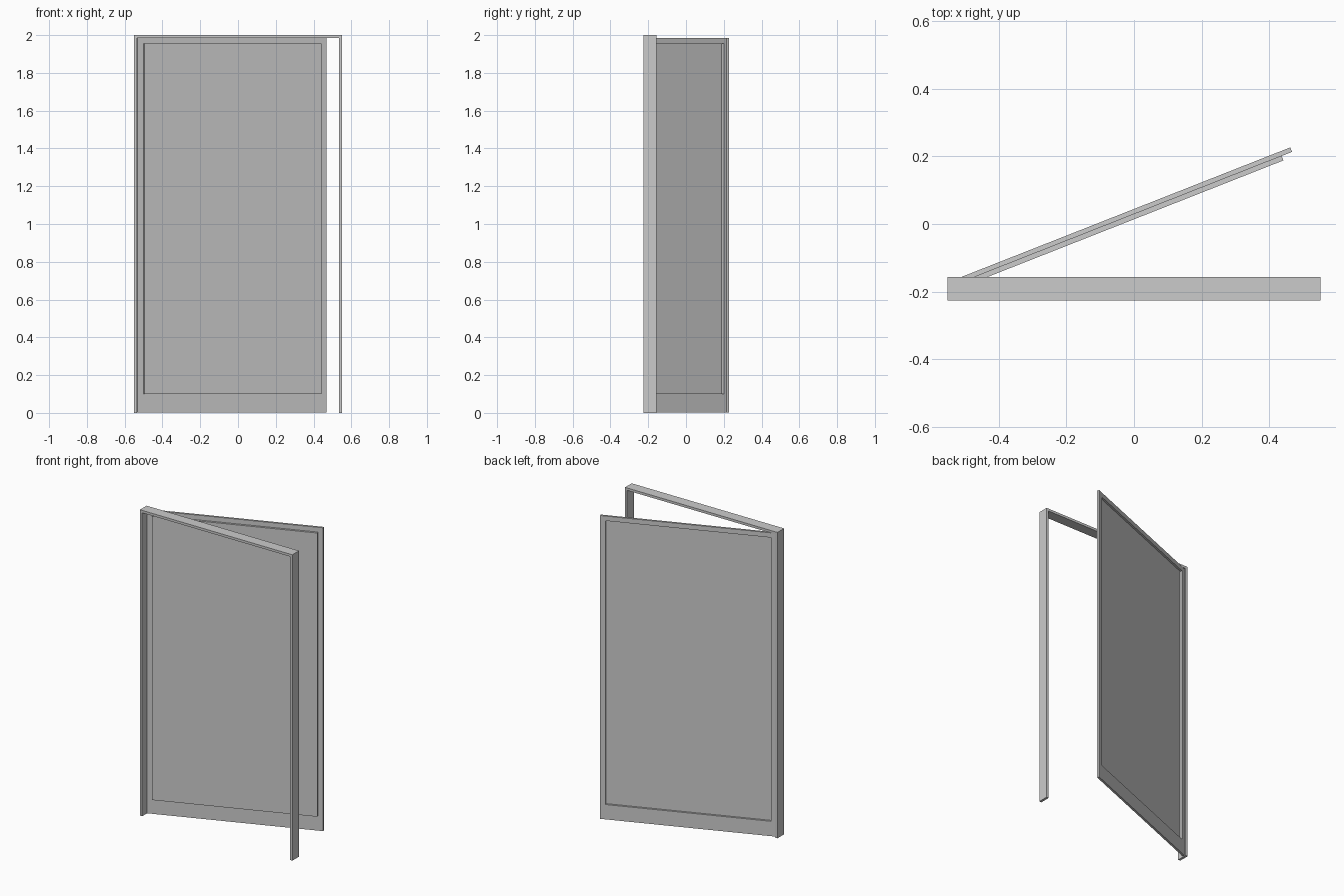
import bpy, bmesh, math
from mathutils import Vector

if "Cube" in bpy.data.objects:
    bpy.data.objects.remove(bpy.data.objects["Cube"])


def make_object(name, bm):
    bmesh.ops.recalc_face_normals(bm, faces=bm.faces)
    mesh = bpy.data.meshes.new(name)
    bm.to_mesh(mesh)
    bm.free()
    obj = bpy.data.objects.new(name, mesh)
    bpy.context.collection.objects.link(obj)
    return obj


def slab(name, outline, y0, y1, hole=None):
    """Extrude an (x, z) outline from y0 to y1, with an optional matching hole."""
    bm = bmesh.new()
    outer = [bm.verts.new((x, y0, z)) for x, z in outline]
    if hole:
        inner = [bm.verts.new((x, y0, z)) for x, z in hole]
        n = len(outer)
        faces = [bm.faces.new((outer[i], outer[(i + 1) % n], inner[(i + 1) % n], inner[i]))
                 for i in range(n)]
    else:
        faces = [bm.faces.new(outer)]
    ext = bmesh.ops.extrude_face_region(bm, geom=faces)
    moved = [g for g in ext["geom"] if isinstance(g, bmesh.types.BMVert)]
    bmesh.ops.translate(bm, verts=moved, vec=Vector((0, y1 - y0, 0)))
    return make_object(name, bm)


def rect(x0, x1, z0, z1):
    return [(x0, z0), (x1, z0), (x1, z1), (x0, z1)]


# Door frame: two jambs and a head in one U-shaped piece
W, T, H = 0.551, 0.016, 2.0
slab("door_frame",
     [(-W, 0), (-W + T, 0), (-W + T, H - T), (W - T, H - T), (W, 0)][:4]
     + [(W - T, 0), (W, 0), (W, H), (-W, H)],
     -0.226, -0.157)

# Door leaf: built closed from the hinge, then swung open
LEAF, D = 1.073, 0.0142
opening = rect(0.033, LEAF - 0.033, 0.10, 1.955)
surround = slab("leaf_surround", rect(0, LEAF, 0.003, 1.986), 0, D, opening)
# Panel stands proud of the front and is recessed at the back
panel = slab("leaf_panel", opening, -D, 0.001)

for part in (surround, panel):
    part.location = (-0.531, -0.180, 0)
    part.rotation_euler.z = math.radians(21.5)
